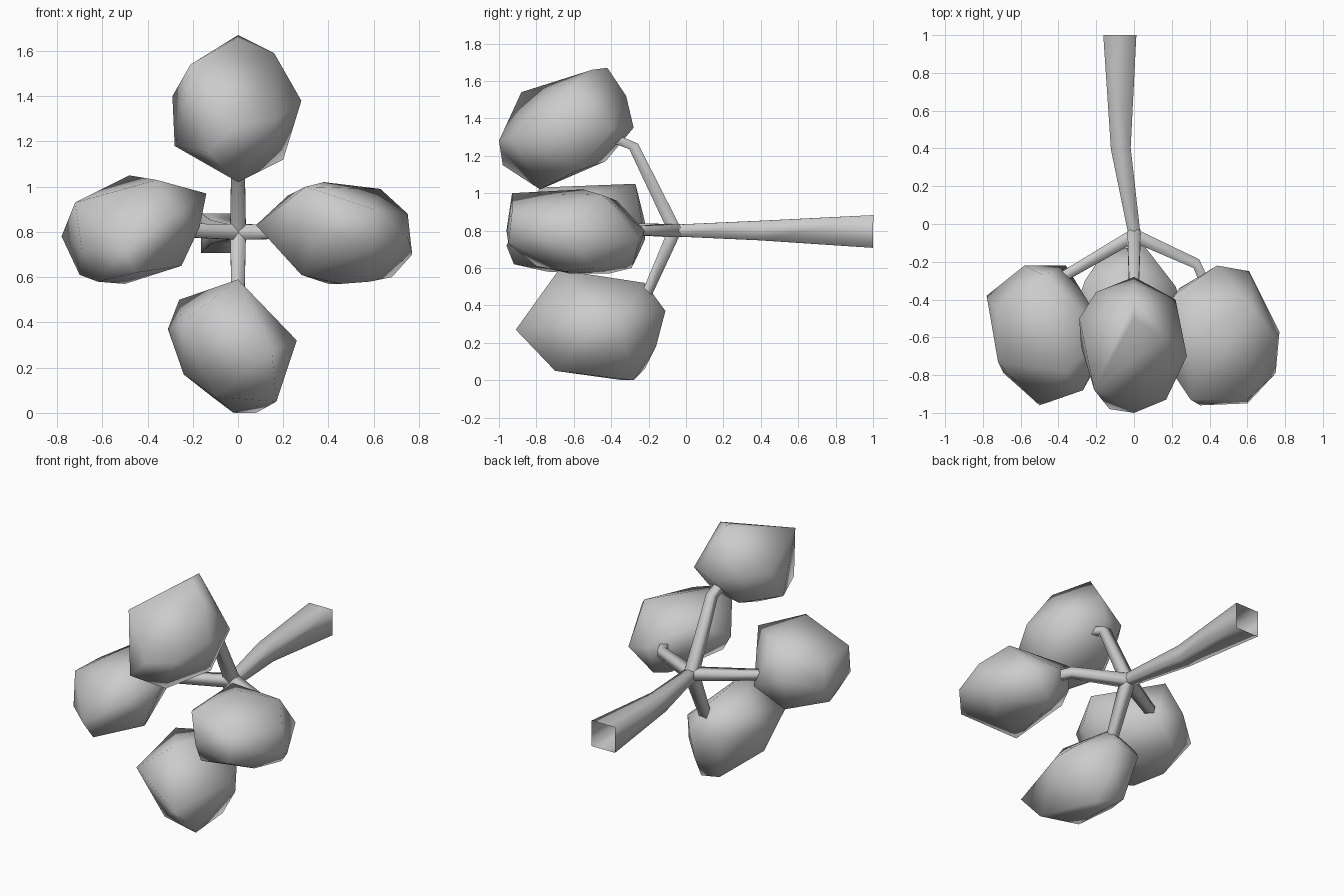
import bpy, bmesh, math
from mathutils import Vector

cube = bpy.data.objects.get("Cube")
if cube:
    bpy.data.objects.remove(cube, do_unlink=True)

grey = bpy.data.materials.new("plain_grey")
grey.use_nodes = True
colour = (0.6, 0.6, 0.6, 1)
grey.diffuse_color = colour
grey.node_tree.nodes["Principled BSDF"].inputs["Base Color"].default_value = colour


def finish(name, bm, angle):
    """Turn a bmesh into a smooth-shaded grey object."""
    bmesh.ops.recalc_face_normals(bm, faces=bm.faces)
    mesh = bpy.data.meshes.new(name)
    bm.to_mesh(mesh)
    bm.free()
    mesh.materials.append(grey)
    obj = bpy.data.objects.new(name, mesh)
    bpy.context.collection.objects.link(obj)
    bpy.ops.object.select_all(action="DESELECT")
    obj.select_set(True)
    bpy.context.view_layer.objects.active = obj
    bpy.ops.object.shade_smooth_by_angle(angle=math.radians(angle))


def clump(name, corners):
    """Faceted leaf clump: the hull stretched around its corner points."""
    bm = bmesh.new()
    for corner in corners:
        bm.verts.new(corner)
    hull = bmesh.ops.convex_hull(bm, input=bm.verts[:])
    loose = set(hull["geom_interior"] + hull["geom_unused"])
    bmesh.ops.delete(bm, geom=[v for v in loose if isinstance(v, bmesh.types.BMVert)],
                     context="VERTS")
    finish(name, bm, 75)


def limb(name, path, widths, up):
    """Open four-sided tube lofted along a path, square in section."""
    bm = bmesh.new()
    points = [Vector(p) for p in path]
    up = Vector(up)
    rings = []
    for i, (point, width) in enumerate(zip(points, widths)):
        before = points[max(i - 1, 0)]
        after = points[min(i + 1, len(points) - 1)]
        along = (after - before).normalized()
        side = along.cross(up).normalized()
        rise = side.cross(along)
        rings.append([bm.verts.new(point + (side * a + rise * b) * width / 2)
                      for a, b in ((-1, -1), (1, -1), (1, 1), (-1, 1))])
    for low, high in zip(rings, rings[1:]):
        for k in range(4):
            n = (k + 1) % 4
            bm.faces.new((low[k], low[n], high[n], high[k]))
    finish(name, bm, 100)


# Leaf clumps
clump("top_clump", [
    (0, -.42, 1.67), (0, -.5, 1.66), (.16, -.6, 1.59), (-.21, -.88, 1.54),
    (0, -1, 1.28), (.28, -.7, 1.38), (.2, -.58, 1.12), (.17, -.93, 1.3),
    (0, -.78, 1.02), (-.28, -.65, 1.18), (-.29, -.5, 1.4), (-.13, -.98, 1.15),
    (0, -.28, 1.35), (.22, -.4, 1.34), (-.2, -.36, 1.4), (-.1, -.43, 1.17),
    (0, -.32, 1.52), (.2, -.6, 1.49)])
clump("bottom_clump", [
    (0, -.68, .59), (.26, -.45, .32), (.17, -.7, .05), (.08, -.28, 0),
    (-.02, -.34, 0), (-.24, -.5, .17), (-.31, -.45, .37), (-.26, -.3, .5),
    (-.25, -.74, .4), (.15, -.91, .27), (.05, -.11, .37), (0, -.22, .52),
    (.22, -.33, .36), (.21, -.33, .2), (-.1, -.65, .07), (.05, -.16, .18),
    (-.16, -.15, .36), (-.1, -.22, .06)])
clump("right_clump", [
    (-.48, -.27, 1.05), (-.36, -.78, 1.03), (-.14, -.58, .97), (-.17, -.7, .82),
    (-.25, -.65, .65), (-.5, -.5, .57), (-.62, -.74, .58), (-.7, -.55, .61),
    (-.78, -.38, .78), (-.72, -.73, .93), (-.72, -.46, .92), (-.5, -.96, .72),
    (-.45, -.92, .62), (-.69, -.79, .72), (-.27, -.88, .88), (-.36, -.22, .75),
    (-.58, -.22, .85), (-.55, -.28, .62)])
clump("left_clump", [
    (.08, -.6, .83), (.3, -.93, 1), (.38, -.55, 1.02), (.63, -.45, .99),
    (.75, -.6, .88), (.77, -.57, .7), (.68, -.5, .6), (.45, -.62, .57),
    (.28, -.8, .61), (.35, -.96, .8), (.6, -.95, .73), (.75, -.79, .78),
    (.44, -.22, .8), (.61, -.25, .75), (.22, -.37, .96), (.45, -.29, .6),
    (.58, -.65, .58), (.4, -.41, .57), (.6, -.93, .9), (.24, -.34, .77)])

# Trunk, hollow at its wide end
hub = (0, -.06, .8)
limb("trunk", [(-.075, 1, .795), (-.07, .4, .8), (0, -.04, .8), (0, -.1, .8)],
     [.175, .105, .065, .05], (0, 0, 1))

# Branches from the hub into each clump
thickness = [.07, .055, .05]
limb("top_branch", [hub, (0, -.28, 1.25), (0, -.38, 1.29)], thickness, (1, 0, 0))
limb("bottom_branch", [hub, (0, -.21, .46), (0, -.3, .43)], thickness, (1, 0, 0))
limb("right_branch", [hub, (-.36, -.27, .81), (-.43, -.3, .81)], thickness, (0, 0, 1))
limb("left_branch", [hub, (.33, -.21, .8), (.37, -.3, .8)], thickness, (0, 0, 1))
